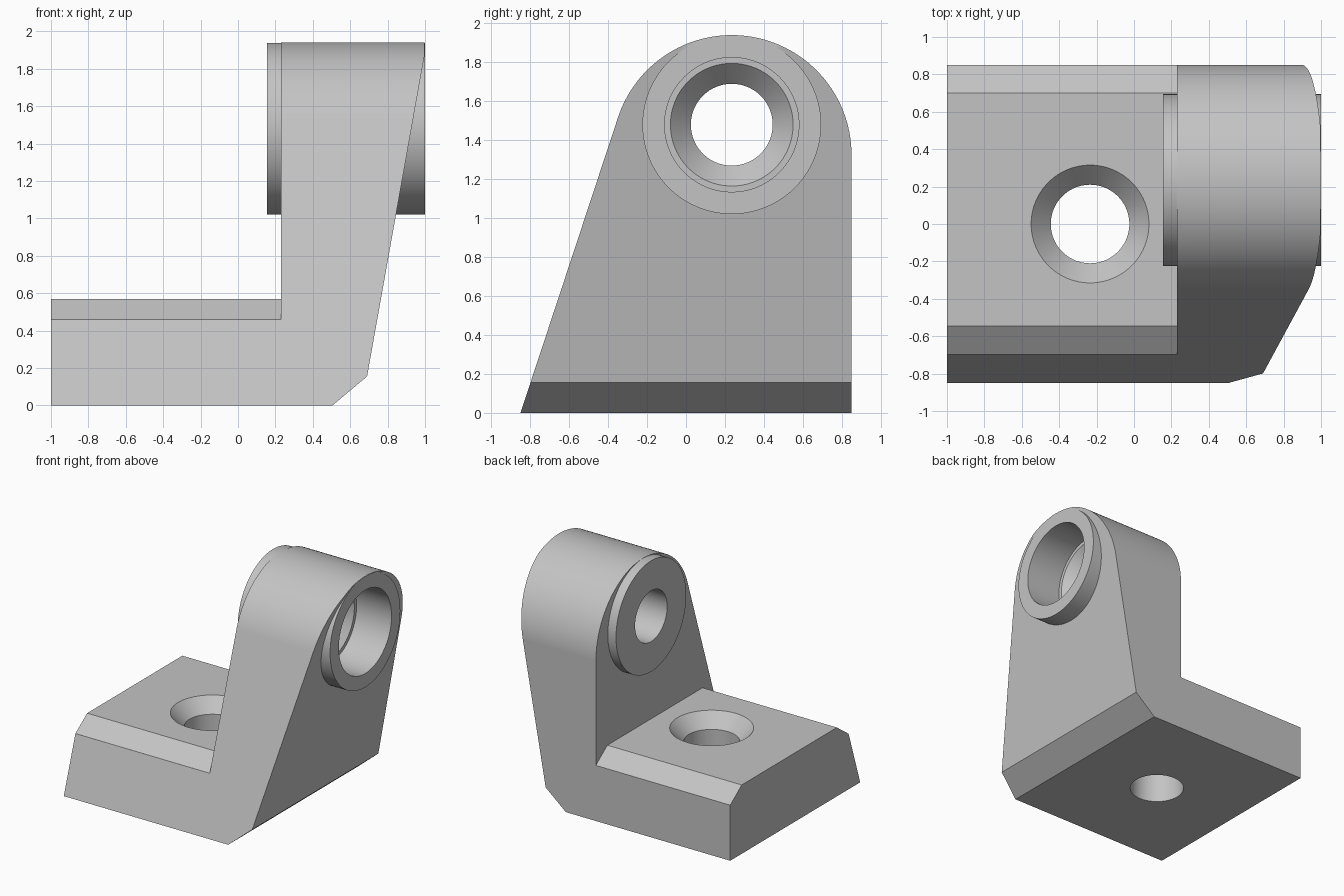
import bpy, bmesh
from math import sin, cos, pi, radians
from mathutils import Vector

cube = bpy.data.objects.get("Cube")
if cube:
    bpy.data.objects.remove(cube, do_unlink=True)

grey = bpy.data.materials.new("plain grey")
grey.use_nodes = True
grey.diffuse_color = (0.55, 0.55, 0.55, 1)
grey.node_tree.nodes["Principled BSDF"].inputs["Base Color"].default_value = grey.diffuse_color


def make_object(name, bm):
    bmesh.ops.recalc_face_normals(bm, faces=bm.faces)
    mesh = bpy.data.meshes.new(name)
    bm.to_mesh(mesh)
    bm.free()
    mesh.materials.append(grey)
    obj = bpy.data.objects.new(name, mesh)
    bpy.context.collection.objects.link(obj)
    return obj


def prism(name, points, direction):
    """Extrude a closed outline along a direction."""
    bm = bmesh.new()
    face = bm.faces.new([bm.verts.new(p) for p in points])
    new = bmesh.ops.extrude_face_region(bm, geom=[face])["geom"]
    moved = [v for v in new if isinstance(v, bmesh.types.BMVert)]
    bmesh.ops.translate(bm, verts=moved, vec=Vector(direction))
    return make_object(name, bm)


def turned(name, centre, axis, profile, sides=96):
    """Capped solid of revolution from (position along axis, radius) pairs."""
    bm = bmesh.new()
    rings = []
    for pos, r in profile:
        ring = []
        for i in range(sides):
            u, v = r * cos(2 * pi * i / sides), r * sin(2 * pi * i / sides)
            co = (pos, u, v) if axis == "X" else (u, v, pos)
            ring.append(bm.verts.new(Vector(centre) + Vector(co)))
        rings.append(ring)
    for a, b in zip(rings, rings[1:]):
        for i in range(sides):
            j = (i + 1) % sides
            bm.faces.new((a[i], a[j], b[j], b[i]))
    bm.faces.new(rings[0])
    bm.faces.new(rings[-1])
    return make_object(name, bm)


def combine(target, tool, operation):
    mod = target.modifiers.new(operation.lower(), "BOOLEAN")
    mod.operation, mod.solver, mod.object = operation, "EXACT", tool
    bpy.context.view_layer.objects.active = target
    bpy.ops.object.modifier_apply(modifier=mod.name)
    bpy.data.objects.remove(tool, do_unlink=True)


# Side silhouette: sloped front, upright back, rounded head
head_y, head_z, head_r, steps = 0.235, 1.325, 0.615, 72
arc = [(head_y + head_r * cos(a), head_z + head_r * sin(a))
       for a in (radians(161.74) * i / steps for i in range(steps + 1))]
outline = [(-0.85, 0), (0.85, 0)] + arc
body = prism("bracket_body", [(-1, y, z) for y, z in outline], (1.998, 0, 0))

# Leaning outer face with bevelled heel
trim = [(-1.2, -0.1), (0.386, -0.1), (0.69, 0.155), (1.038, 2.1), (-1.2, 2.1)]
combine(body, prism("trim", [(x, -1.2, z) for x, z in trim], (0, 2.4, 0)), "INTERSECT")

# Clear the space above the chamfered foot
clearance = [(-1.2, 0.46), (-0.698, 0.46), (-0.545, 0.57), (0.70, 0.57),
             (0.85, 0.46), (1.2, 0.46), (1.2, 2.2), (-1.2, 2.2)]
combine(body, prism("clearance", [(-1.2, y, z) for y, z in clearance], (1.43, 0, 0)), "DIFFERENCE")

# Round boss standing out of both faces of the head
bore_centre = (0, 0.235, 1.48)
combine(body, turned("boss", bore_centre, "X", [(0.155, 0.459), (1, 0.459)]), "UNION")

# Stepped, tapered bore through the head
combine(body, turned("bore", bore_centre, "X",
                     [(0.05, 0.21), (0.57, 0.21), (0.68, 0.315), (0.68, 0.345), (1.1, 0.345)]),
        "DIFFERENCE")

# Countersunk screw hole through the foot
combine(body, turned("screw_hole", (-0.235, 0, 0), "Z",
                     [(-0.1, 0.21), (0.46, 0.21), (0.57, 0.315), (0.7, 0.315)]),
        "DIFFERENCE")

# Smooth curved faces, keep edges crisp
bpy.ops.object.select_all(action="DESELECT")
body.select_set(True)
bpy.context.view_layer.objects.active = body
bpy.ops.object.shade_smooth_by_angle(angle=radians(20))
weighted = body.modifiers.new("weighted normals", "WEIGHTED_NORMAL")
weighted.keep_sharp = True
